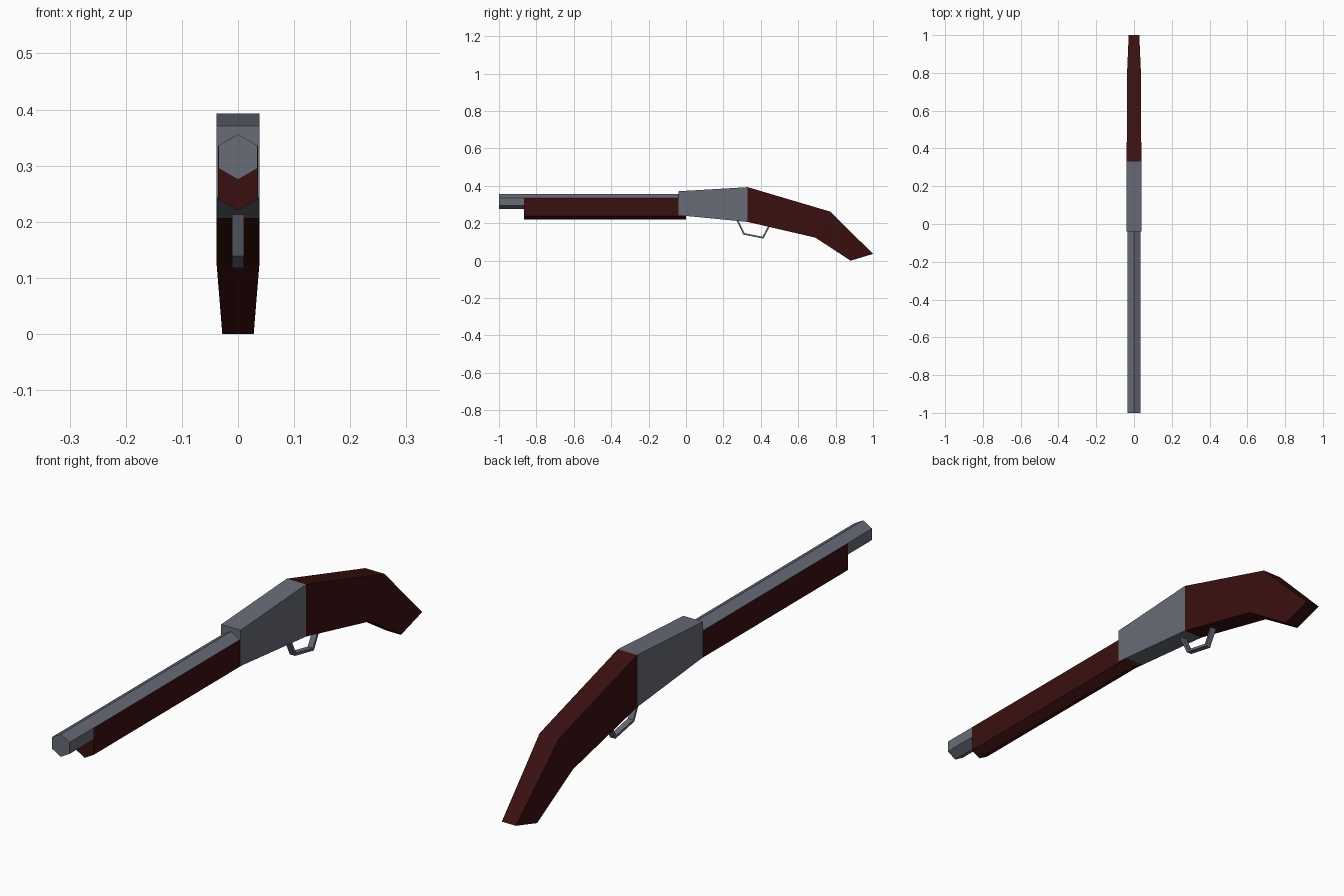
import bpy
import bmesh
from mathutils import Vector

cube = bpy.data.objects.get("Cube")
if cube:
    bpy.data.objects.remove(cube, do_unlink=True)


def material(name, rgb):
    m = bpy.data.materials.new(name)
    m.use_nodes = True
    m.diffuse_color = (*rgb, 1)
    m.node_tree.nodes["Principled BSDF"].inputs["Base Color"].default_value = (*rgb, 1)
    return m


steel = material("grey_steel", (0.14, 0.15, 0.185))
wood = material("dark_red_wood", (0.042, 0.005, 0.005))


def loft(name, rings, mat):
    """Join matching closed rings of points and cap both ends."""
    bm = bmesh.new()
    loops = [[bm.verts.new(p) for p in ring] for ring in rings]
    for a, b in zip(loops, loops[1:]):
        for i in range(len(a)):
            j = (i + 1) % len(a)
            bm.faces.new((a[i], a[j], b[j], b[i]))
    bm.faces.new(loops[0])
    bm.faces.new(loops[-1])
    bmesh.ops.recalc_face_normals(bm, faces=bm.faces)
    mesh = bpy.data.meshes.new(name)
    bm.to_mesh(mesh)
    bm.free()
    mesh.materials.append(mat)
    obj = bpy.data.objects.new(name, mesh)
    bpy.context.collection.objects.link(obj)
    return obj


def along_y(name, outline, y0, y1, mat):
    """Extrude an x-z outline along the gun."""
    return loft(name, [[(x, y, z) for x, z in outline] for y in (y0, y1)], mat)


def section(y, bottom, top, half):
    """Rectangular ring; y and z may differ at the bottom and top."""
    yb, yt = y
    return [(-half, yb, bottom), (half, yb, bottom), (half, yt, top), (-half, yt, top)]


def hexagon(w, low, low_side, high_side, high):
    return [(0, low), (w, low_side), (w, high_side), (0, high), (-w, high_side), (-w, low_side)]


# Six-sided barrel and the wooden fore-end wrapped around its lower sides
along_y("barrel", hexagon(0.035, 0.275, 0.295, 0.336, 0.356), -1, 0, steel)
along_y("fore_end", hexagon(0.0355, 0.22, 0.24, 0.335, 0.345), -0.865, 0, wood)

# Receiver flaring towards the rear
loft("receiver", [section((-0.04, -0.04), 0.243, 0.371, 0.0385),
                  section((0.33, 0.33), 0.207, 0.393, 0.0385)], steel)

# Bent stock, narrowing at the grip end
loft("stock", [section((0.33, 0.33), 0.207, 0.393, 0.0385),
               section((0.692, 0.772), 0.123, 0.262, 0.038),
               section((0.88, 1.0), 0.0, 0.036, 0.028)], wood)

# Trigger guard: a flat strip bent through an open loop
path = [Vector(p) for p in ((0.272, 0.222), (0.31, 0.143), (0.411, 0.123), (0.447, 0.19))]
strip = []
for i, p in enumerate(path):
    normals = []
    for a, b in zip(path[max(i - 1, 0):], path[max(i - 1, 0) + 1:i + 2]):
        d = (b - a).normalized()
        normals.append(Vector((-d.y, d.x)))
    n = sum(normals, Vector((0, 0))).normalized()
    n *= 0.0045 / n.dot(normals[0])
    strip.append([(x, p.x + s * n.x, p.y + s * n.y)
                  for x, s in ((-0.0105, -1), (0.0105, -1), (0.0105, 1), (-0.0105, 1))])
loft("trigger_guard", strip, steel)
